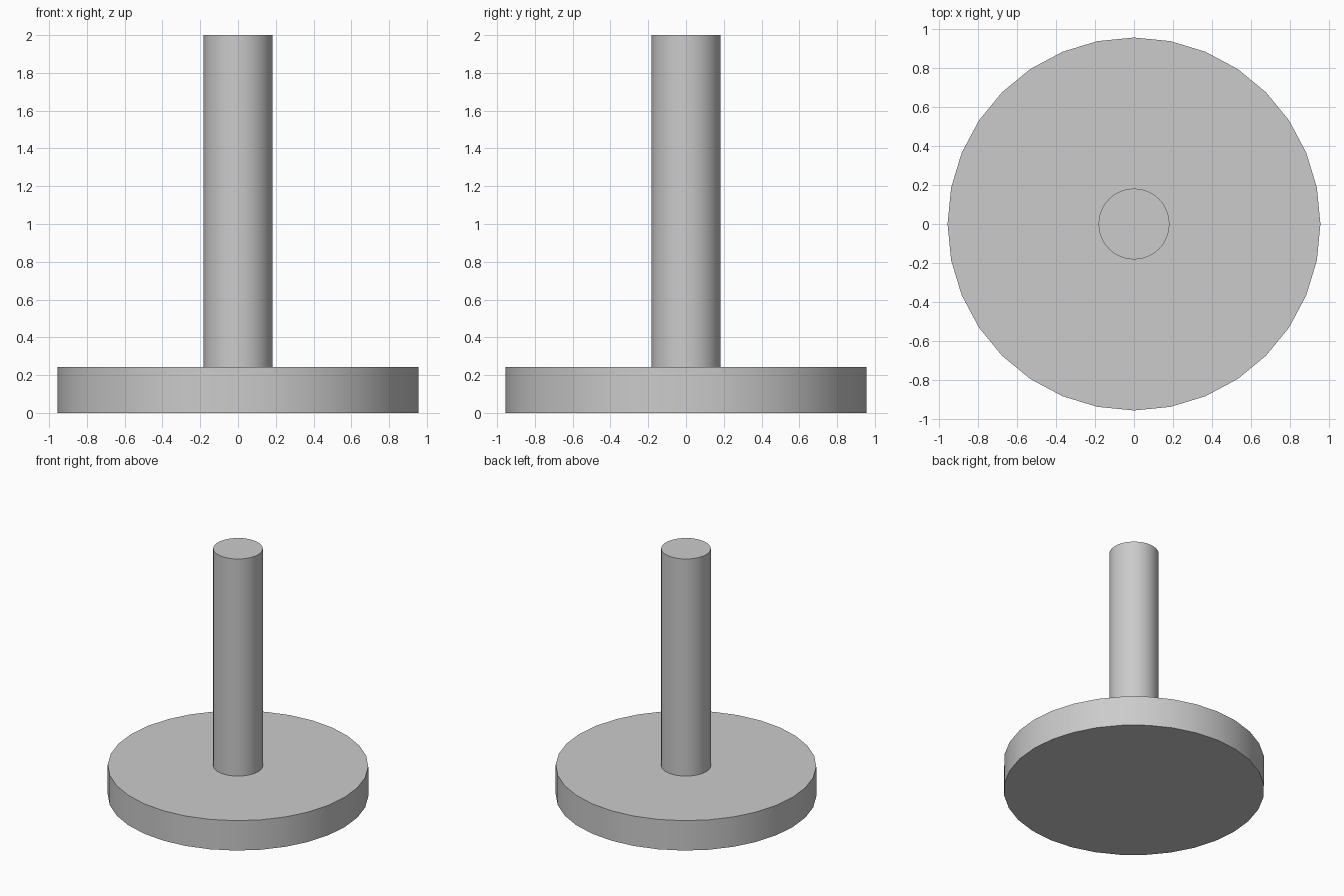
import bpy
import math

if "Cube" in bpy.data.objects:
    bpy.data.objects.remove(bpy.data.objects["Cube"])


def cylinder(name, radius, z0, z1, sides=32):
    """Upright capped cylinder between two heights, smooth sides and sharp rims."""
    bpy.ops.mesh.primitive_cylinder_add(
        vertices=sides, radius=radius, depth=z1 - z0, location=(0, 0, (z0 + z1) / 2))
    obj = bpy.context.object
    obj.name = name
    bpy.ops.object.shade_smooth_by_angle(angle=math.radians(30))
    return obj


# Round base plate
cylinder("base_disc", 0.956, 0.0, 0.242)

# Central post, seated slightly into the base
cylinder("post", 0.182, 0.23, 2.0)
